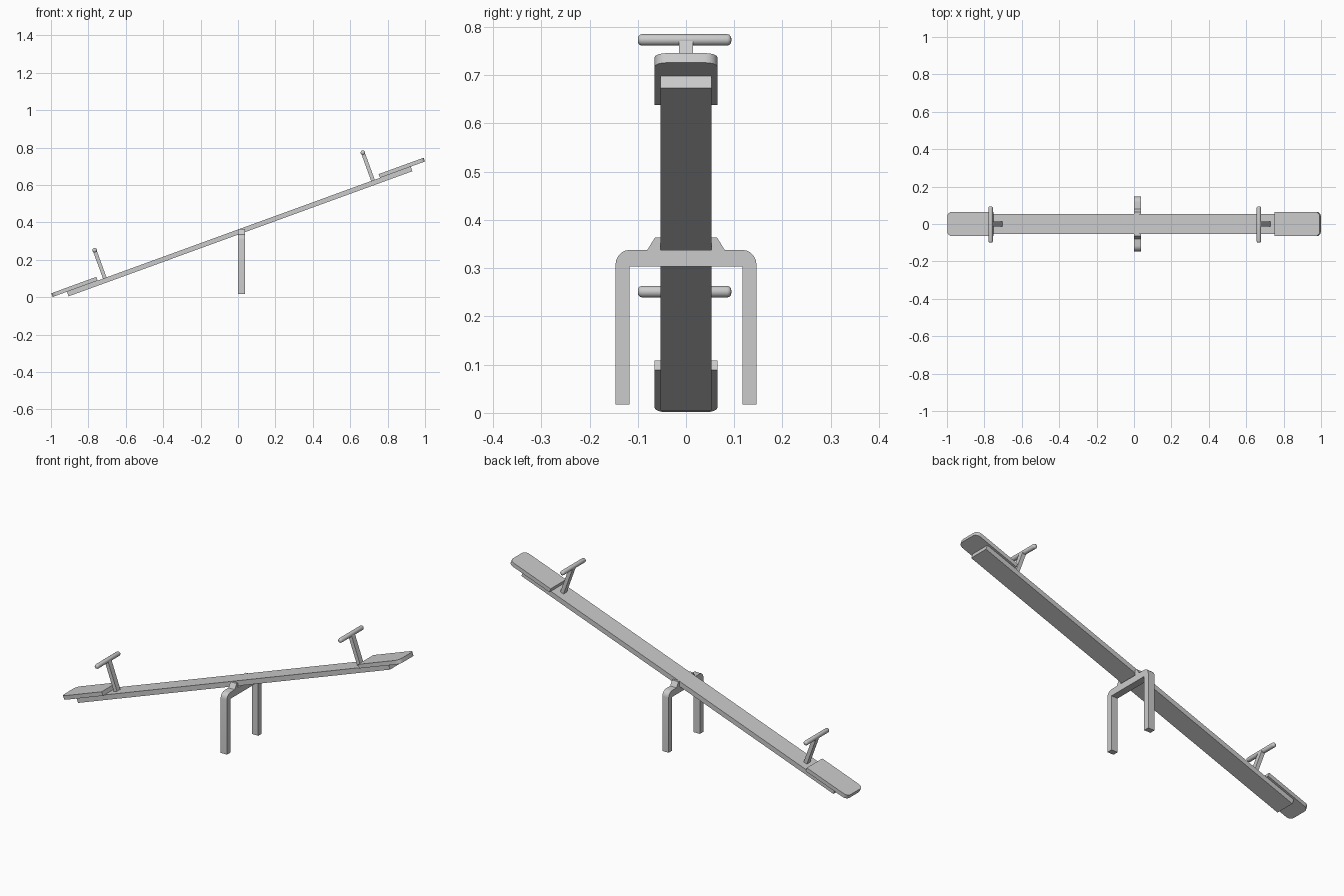
import bpy, bmesh, math
from mathutils import Matrix, Vector

cube = bpy.data.objects.get("Cube")
if cube:
    bpy.data.objects.remove(cube, do_unlink=True)

grey = bpy.data.materials.new("light grey")
grey.use_nodes = True
colour = (0.6, 0.6, 0.6, 1)
grey.diffuse_color = colour
grey.node_tree.nodes["Principled BSDF"].inputs["Base Color"].default_value = colour

# Local frame of the tilted beam
TILT = Matrix.Translation((0.009, 0, 0.3515)) @ Matrix.Rotation(math.radians(-20), 4, "Y")
FLAT = Matrix.Identity(4)


def finish(name, bm, frame=FLAT, smooth=False):
    bmesh.ops.recalc_face_normals(bm, faces=bm.faces)
    mesh = bpy.data.meshes.new(name)
    bm.to_mesh(mesh)
    bm.free()
    mesh.materials.append(grey)
    obj = bpy.data.objects.new(name, mesh)
    obj.matrix_world = frame
    bpy.context.collection.objects.link(obj)
    if smooth:
        bpy.ops.object.select_all(action="DESELECT")
        obj.select_set(True)
        bpy.context.view_layer.objects.active = obj
        bpy.ops.object.shade_smooth_by_angle(angle=math.radians(40))
    return obj


def box(low, high):
    bm = bmesh.new()
    low, high = Vector(low), Vector(high)
    matrix = Matrix.Translation((low + high) / 2) @ Matrix.Diagonal((*(high - low), 1))
    bmesh.ops.create_cube(bm, size=1, matrix=matrix)
    return bm


def extrude_profile(points, x0, x1):
    """Extrude a y-z outline along x."""
    bm = bmesh.new()
    face = bm.faces.new([bm.verts.new((x0, y, z)) for y, z in points])
    new = bmesh.ops.extrude_face_region(bm, geom=[face])["geom"]
    verts = [v for v in new if isinstance(v, bmesh.types.BMVert)]
    bmesh.ops.translate(bm, verts=verts, vec=(x1 - x0, 0, 0))
    return bm


# Long beam
finish("beam", box((-0.978, -0.053, -0.013), (0.978, 0.053, 0.013)), TILT)

for side, label in ((1, "left"), (-1, "right")):
    # Seat with rounded outer corners
    a, b = sorted((side * 0.803, side * 1.059))
    bm = box((a, -0.065, 0.013), (b, 0.065, 0.034))
    corners = [e for e in bm.edges
               if all(v.co.x * side > 1 for v in e.verts)
               and abs(e.verts[0].co.z - e.verts[1].co.z) > 0.01]
    bmesh.ops.bevel(bm, geom=corners, offset=0.025, segments=4, profile=0.5, affect="EDGES")
    finish(label + "_seat", bm, TILT, True)

    # Handle post
    u = side * 0.763
    finish(label + "_handle_post",
           box((u - 0.01, -0.014, 0.012), (u + 0.01, 0.014, 0.168)), TILT)

    # Handle bar with rounded ends
    bm = bmesh.new()
    matrix = Matrix.Translation((u, -0.003, 0.171)) @ Matrix.Rotation(math.pi / 2, 4, "X")
    bmesh.ops.create_cone(bm, cap_ends=True, segments=16, radius1=0.012, radius2=0.012,
                          depth=0.194, matrix=matrix)
    rims = [e for e in bm.edges if abs(e.verts[0].co.y - e.verts[1].co.y) < 0.01]
    bmesh.ops.bevel(bm, geom=rims, offset=0.009, segments=3, profile=0.5, affect="EDGES")
    finish(label + "_handle_bar", bm, TILT, True)

# Stand: two legs and a crossbar as one arch with rounded shoulders
OUT, INN, TOP, UNDER, FOOT, R = 0.146, 0.117, 0.338, 0.303, 0.017, 0.03
half = [(INN, UNDER), (INN, FOOT), (OUT, FOOT)]
for i in range(6):
    t = i / 5 * math.pi / 2
    half.append((OUT - R + R * math.cos(t), TOP - R + R * math.sin(t)))
outline = half + [(-y, z) for y, z in reversed(half)]
finish("stand", extrude_profile(outline, 0.0, 0.037), FLAT, True)

# Brackets holding the beam on both sides
for side, label in ((-1, "front"), (1, "back")):
    wedge = [(0.053, TOP), (0.08, TOP), (0.064, 0.364), (0.053, 0.364)]
    finish(label + "_bracket",
           extrude_profile([(side * y, z) for y, z in wedge], 0.0, 0.037))
